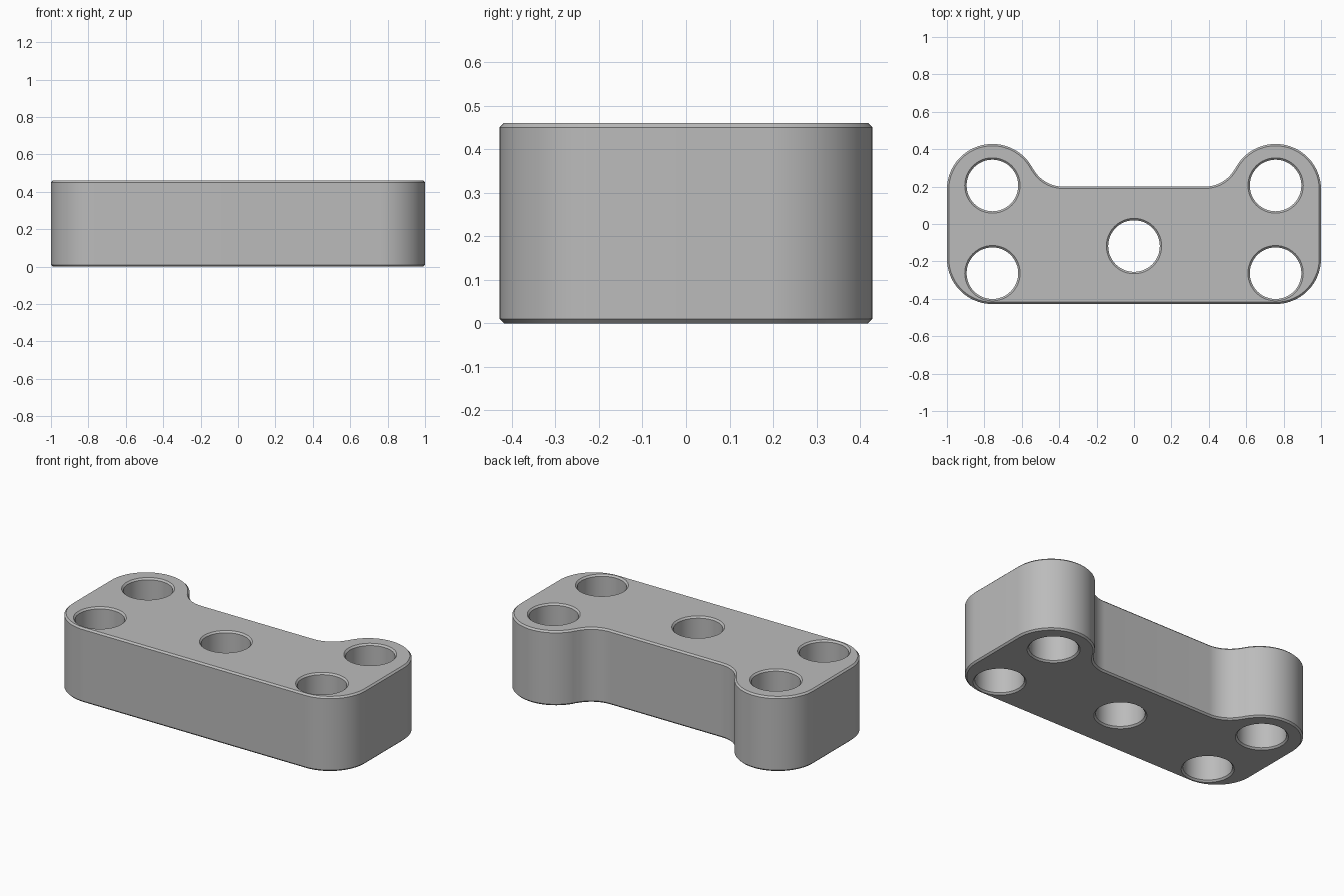
import bpy
import bmesh
from math import cos, sin, radians, atan2, degrees

cube = bpy.data.objects.get("Cube")
if cube:
    bpy.data.objects.remove(cube, do_unlink=True)

HEIGHT, CHAMFER = 0.46, 0.01
LOBE_X, LOBE_Y, LOBE_R = 0.757, 0.185, 0.243
FILLET_X, FILLET_R, WAIST_Y = 0.38, 0.18, 0.20
HOLE_R = 0.138


def arc(cx, cy, r, start, end, steps=24):
    angles = [radians(start + (end - start) * i / steps) for i in range(steps + 1)]
    return [(cx + r * cos(a), cy + r * sin(a)) for a in angles]


def add_loop(curve, points):
    spline = curve.splines.new('POLY')
    spline.points.add(len(points) - 1)
    for p, (x, y) in zip(spline.points, points):
        p.co = (x, y, 0, 1)
    spline.use_cyclic_u = True


# Right-hand half of the outline: front corner, rear lobe, fillet into the waist
fillet_y = WAIST_Y + FILLET_R
meet = degrees(atan2(fillet_y - LOBE_Y, FILLET_X - LOBE_X))
half = (arc(LOBE_X, -LOBE_Y, LOBE_R, -90, 0)
        + arc(LOBE_X, LOBE_Y, LOBE_R, 0, meet, 40)
        + arc(FILLET_X, fillet_y, FILLET_R, meet - 180, -90, 16)[1:])
outline = half + [(-x, y) for x, y in reversed(half)]

# Chamfered plate with five through holes
curve = bpy.data.curves.new("plate_profile", 'CURVE')
curve.dimensions = '2D'
curve.fill_mode = 'BOTH'
curve.extrude = HEIGHT / 2 - CHAMFER
curve.bevel_depth = CHAMFER
curve.bevel_resolution = 0
curve.offset = -CHAMFER
add_loop(curve, outline)
for x, y in [(0, -0.118)] + [(s * 0.757, y) for s in (-1, 1) for y in (0.206, -0.263)]:
    add_loop(curve, arc(x, y, HOLE_R, 360, 7.5, 47))

profile = bpy.data.objects.new("plate_profile", curve)
bpy.context.collection.objects.link(profile)
bpy.context.view_layer.update()
evaluated = profile.evaluated_get(bpy.context.evaluated_depsgraph_get())
mesh = bpy.data.meshes.new_from_object(evaluated)
bpy.data.objects.remove(profile, do_unlink=True)

# Weld the caps to the walls and stand the plate on the ground
bm = bmesh.new()
bm.from_mesh(mesh)
bmesh.ops.remove_doubles(bm, verts=bm.verts, dist=0.0005)
bmesh.ops.recalc_face_normals(bm, faces=bm.faces)
bmesh.ops.translate(bm, verts=bm.verts, vec=(0, 0, HEIGHT / 2))
bm.to_mesh(mesh)
bm.free()

plate = bpy.data.objects.new("mounting_plate", mesh)
bpy.context.collection.objects.link(plate)

# Plain grey finish
grey = bpy.data.materials.new("grey")
grey.use_nodes = True
colour = (0.5, 0.5, 0.5, 1)
grey.diffuse_color = colour
grey.node_tree.nodes["Principled BSDF"].inputs["Base Color"].default_value = colour
mesh.materials.clear()
mesh.materials.append(grey)

bpy.ops.object.select_all(action='DESELECT')
plate.select_set(True)
bpy.context.view_layer.objects.active = plate
bpy.ops.object.shade_smooth_by_angle(angle=radians(30))
